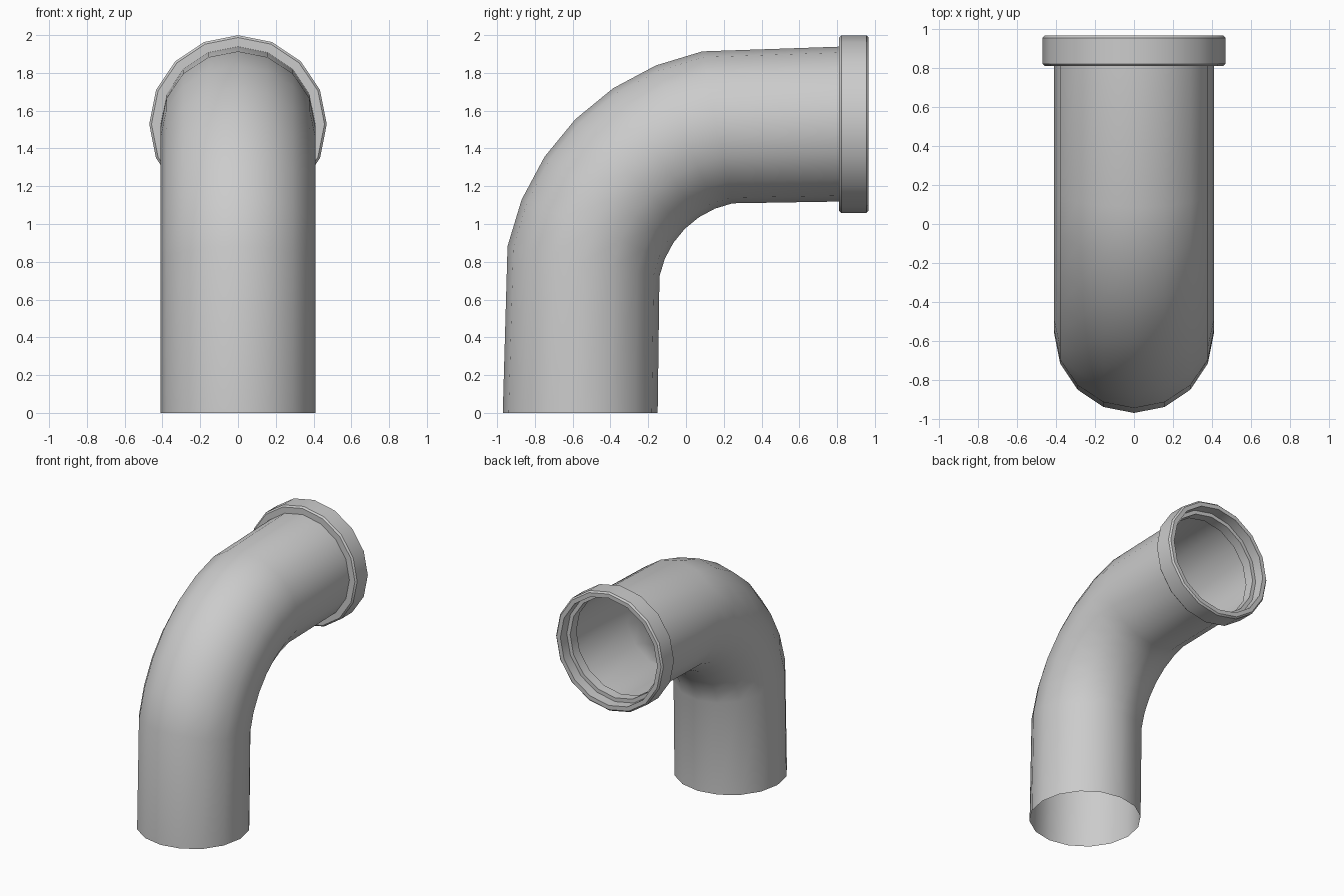
import bpy, bmesh
from math import sin, cos, pi, radians
from mathutils import Vector

cube = bpy.data.objects.get("Cube")
if cube:
    bpy.data.objects.remove(cube, do_unlink=True)

SIDES = 16
PIPE_R = 0.41
BEND_R = 0.902
BEND_Y, BEND_Z = 0.342, 0.627      # centre of the elbow arc
AXIS_Z = BEND_Z + BEND_R           # height of the horizontal run
COLLAR_BACK, COLLAR_FRONT = 0.81, 0.967

grey = bpy.data.materials.new("pipe grey")
grey.use_nodes = True
grey.diffuse_color = (0.6, 0.6, 0.6, 1)
grey.node_tree.nodes["Principled BSDF"].inputs["Base Color"].default_value = (0.6, 0.6, 0.6, 1)


def swept_object(name, rings, closed=False):
    """Skin a list of (centre y, centre z, radius, tilt) rings."""
    bm = bmesh.new()
    loops = []
    for y, z, r, tilt in rings:
        centre = Vector((0, y, z))
        out = Vector((0, -cos(tilt), sin(tilt)))
        loops.append([bm.verts.new(centre + r * (cos(a) * out + sin(a) * Vector((1, 0, 0))))
                      for a in (2 * pi * i / SIDES for i in range(SIDES))])
    pairs = list(zip(loops, loops[1:]))
    if closed:
        pairs.append((loops[-1], loops[0]))
    for a, b in pairs:
        for i in range(SIDES):
            j = (i + 1) % SIDES
            bm.faces.new((a[i], a[j], b[j], b[i]))
    bmesh.ops.recalc_face_normals(bm, faces=bm.faces[:])
    mesh = bpy.data.meshes.new(name)
    bm.to_mesh(mesh)
    bm.free()
    mesh.materials.append(grey)
    obj = bpy.data.objects.new(name, mesh)
    bpy.context.collection.objects.link(obj)
    bpy.ops.object.select_all(action="DESELECT")
    obj.select_set(True)
    bpy.context.view_layer.objects.active = obj
    bpy.ops.object.shade_smooth_by_angle(angle=radians(35))
    return obj


# Open elbow pipe: upright run, bend, horizontal run
path = [(BEND_Y - BEND_R, 0, PIPE_R, 0)]
for k in range(1, 8):
    t = k * pi / 16
    path.append((BEND_Y - BEND_R * cos(t), BEND_Z + BEND_R * sin(t), PIPE_R, t))
path.append((COLLAR_BACK + 0.01, AXIS_Z, PIPE_R, pi / 2))
swept_object("elbow_pipe", path)

# Socket collar with softened outer edges and an inner ledge
profile = [
    (COLLAR_BACK, 0.395), (COLLAR_BACK, 0.458), (COLLAR_BACK + 0.012, 0.47),
    (COLLAR_FRONT - 0.012, 0.47), (COLLAR_FRONT, 0.458),
    (COLLAR_FRONT, 0.425), (COLLAR_FRONT - 0.08, 0.425), (COLLAR_FRONT - 0.08, 0.395),
]
swept_object("socket_collar", [(y, AXIS_Z, r, pi / 2) for y, r in profile], closed=True)
